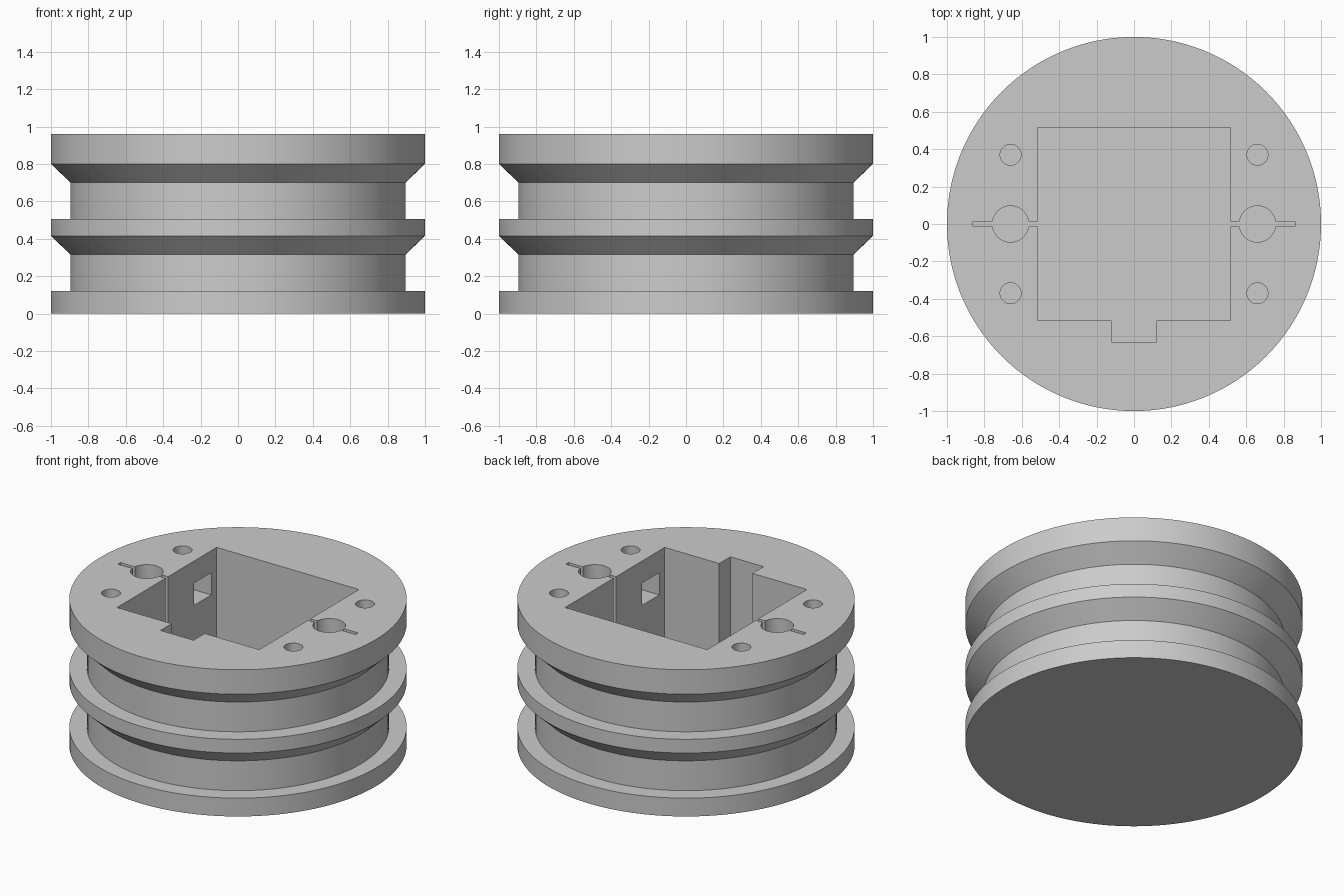
import bpy, bmesh, math

if "Cube" in bpy.data.objects:
    bpy.data.objects.remove(bpy.data.objects["Cube"], do_unlink=True)

TOP, FLOOR = 0.96, 0.12
RIM, CORE = 1.0, 0.895

grey = bpy.data.materials.new("plain grey")
grey.use_nodes = True
colour = (0.6, 0.6, 0.6, 1)
grey.diffuse_color = colour
grey.node_tree.nodes["Principled BSDF"].inputs["Base Color"].default_value = colour


def make_object(name, bm):
    bmesh.ops.recalc_face_normals(bm, faces=bm.faces[:])
    mesh = bpy.data.meshes.new(name)
    bm.to_mesh(mesh)
    bm.free()
    obj = bpy.data.objects.new(name, mesh)
    bpy.context.collection.objects.link(obj)
    mesh.materials.append(grey)
    return obj


def lathe(name, profile, sides):
    """Closed solid of revolution from (radius, height) points."""
    bm = bmesh.new()
    rings = []
    for r, z in profile:
        angles = [2 * math.pi * i / sides for i in range(sides)]
        rings.append([bm.verts.new((r * math.cos(a), r * math.sin(a), z)) for a in angles])
    for low, high in zip(rings, rings[1:]):
        for i in range(sides):
            j = (i + 1) % sides
            bm.faces.new((low[i], low[j], high[j], high[i]))
    bm.faces.new(rings[0][::-1])
    bm.faces.new(rings[-1])
    return make_object(name, bm)


def prism(name, outline, z0, z1):
    """Vertical extrusion of a flat outline."""
    bm = bmesh.new()
    low = [bm.verts.new((x, y, z0)) for x, y in outline]
    high = [bm.verts.new((x, y, z1)) for x, y in outline]
    n = len(outline)
    for i in range(n):
        j = (i + 1) % n
        bm.faces.new((low[i], low[j], high[j], high[i]))
    bm.faces.new(low[::-1])
    bm.faces.new(high)
    return make_object(name, bm)


def arc(cx, cy, r, start, end, steps):
    angles = [start + (end - start) * i / steps for i in range(steps + 1)]
    return [(cx + r * math.cos(a), cy + r * math.sin(a)) for a in angles]


# Drum with two tapered grooves
drum = lathe("pulley_drum", [
    (RIM, 0), (RIM, 0.12), (CORE, 0.12), (CORE, 0.315), (RIM, 0.415),
    (RIM, 0.505), (CORE, 0.505), (CORE, 0.70), (RIM, 0.80), (RIM, TOP)], 128)

# Pocket outline: square, front notch, thin side slots and round cable holes
HALF, SLOT, HOLE_X, HOLE_R = 0.515, 0.013, 0.66, 0.097
gap = math.asin(SLOT / HOLE_R)
lower = [(HALF, -SLOT)] + arc(HOLE_X, 0, HOLE_R, math.pi + gap, 2 * math.pi - gap, 24)
lower.append((0.86, -SLOT))
upper = [(x, -y) for x, y in reversed(lower)]
right_half = [(0.12, -0.63), (0.12, -HALF), (HALF, -HALF)] + lower + upper + [(HALF, HALF)]
left_half = [(-x, y) for x, y in reversed(right_half)]
cutters = [prism("pocket_cutter", right_half + left_half, FLOOR, TOP + 0.1)]

# Screw holes, each with a nut window opening into the pocket
for sx in (-1, 1):
    for sy in (-1, 1):
        x, y = sx * HOLE_X, sy * 0.37
        window = [(sx * 0.48, y - 0.09), (sx * 0.75, y - 0.09),
                  (sx * 0.75, y + 0.09), (sx * 0.48, y + 0.09)]
        cutters.append(prism("nut_window_cutter", window, 0.67, 0.815))
        circle = arc(x, y, 0.056, 0, 2 * math.pi, 32)[:-1]
        cutters.append(prism("screw_hole_cutter", circle, 0.75, TOP + 0.1))

# Cut everything out, then drop the cutters
bpy.ops.object.select_all(action='DESELECT')
drum.select_set(True)
bpy.context.view_layer.objects.active = drum
for cutter in cutters:
    cutter.hide_render = True
    mod = drum.modifiers.new("cut", 'BOOLEAN')
    mod.operation = 'DIFFERENCE'
    mod.solver = 'EXACT'
    mod.object = cutter
    bpy.ops.object.modifier_apply(modifier=mod.name)
    bpy.data.objects.remove(cutter, do_unlink=True)

bpy.ops.object.shade_smooth_by_angle(angle=math.radians(30))
